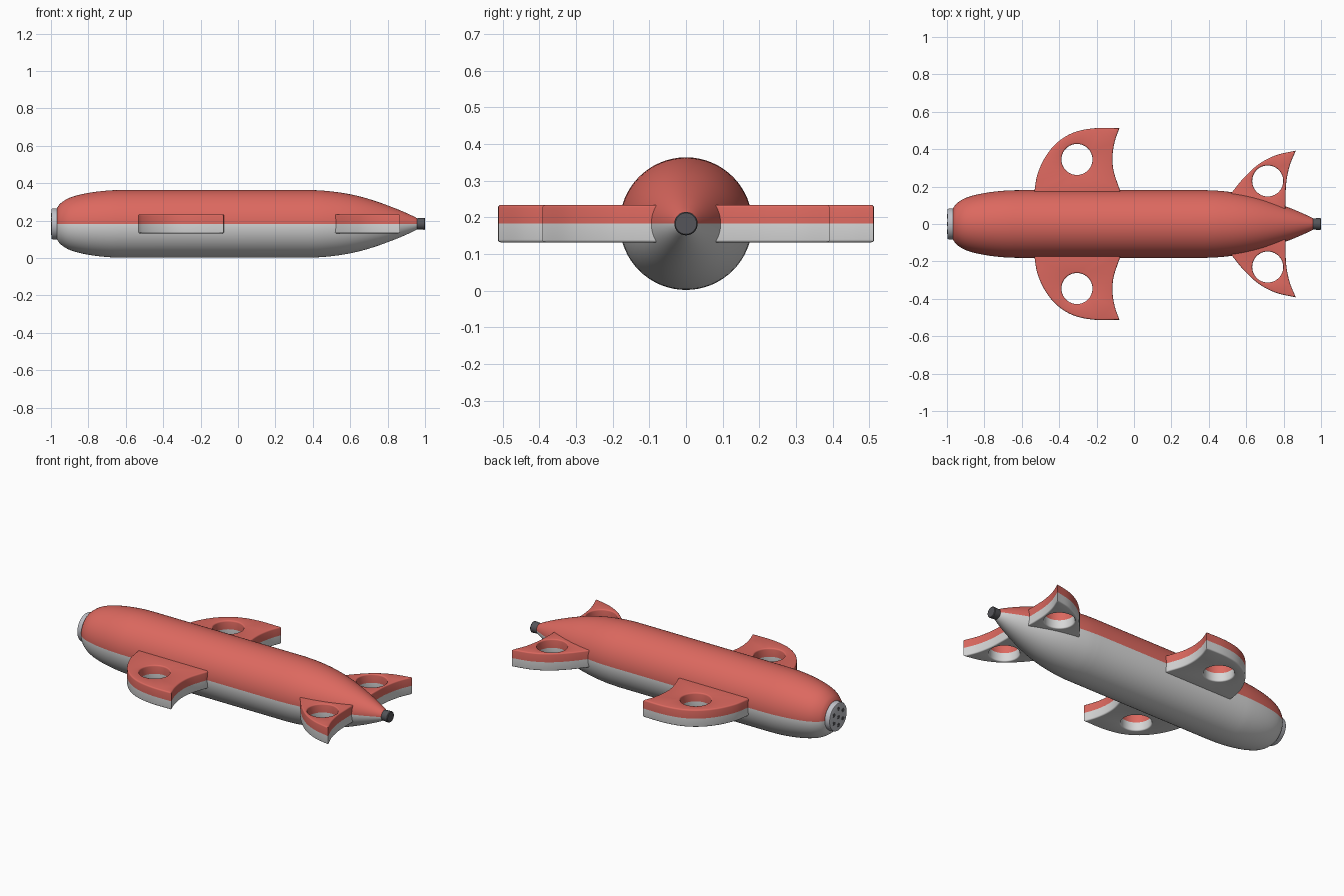
import bpy, bmesh, math
from mathutils import Vector

if "Cube" in bpy.data.objects:
    bpy.data.objects.remove(bpy.data.objects["Cube"])

ZC = 0.183   # height of the body axis


def mat(name, col):
    m = bpy.data.materials.new(name)
    m.diffuse_color = (*col, 1)
    m.use_nodes = True
    m.node_tree.nodes["Principled BSDF"].inputs["Base Color"].default_value = m.diffuse_color
    return m


RED = mat("coral red", (0.72, 0.14, 0.115))
WHITE = mat("light grey", (0.68, 0.68, 0.68))
STEEL = mat("steel grey", (0.52, 0.53, 0.57))
DARK = mat("dark grey", (0.09, 0.09, 0.10))


def smooth(pts, n=6):
    """Catmull-Rom curve through 2D points."""
    p = [Vector(q) for q in pts]
    p = [2 * p[0] - p[1]] + p + [2 * p[-1] - p[-2]]
    out = []
    for i in range(1, len(p) - 2):
        a, b, c, d = p[i - 1:i + 3]
        for k in range(n):
            t = k / n
            out.append(0.5 * (2 * b + (c - a) * t + (2 * a - 5 * b + 4 * c - d) * t * t
                              + (3 * b - a - 3 * c + d) * t ** 3))
    return out + [p[-2]]


def finish(bm, name, mats, angle=35):
    """Make the object; with two materials, split the colours at the axis height."""
    bmesh.ops.remove_doubles(bm, verts=bm.verts, dist=1e-5)
    bmesh.ops.recalc_face_normals(bm, faces=bm.faces)
    if len(mats) == 2:
        bmesh.ops.bisect_plane(bm, geom=bm.verts[:] + bm.edges[:] + bm.faces[:], dist=1e-5,
                               plane_co=(0, 0, ZC), plane_no=(0, 0, 1))
        for f in bm.faces:
            f.material_index = 0 if f.calc_center_median().z > ZC else 1
    me = bpy.data.meshes.new(name)
    bm.to_mesh(me)
    bm.free()
    ob = bpy.data.objects.new(name, me)
    bpy.context.collection.objects.link(ob)
    for m in mats:
        me.materials.append(m)
    bpy.ops.object.select_all(action='DESELECT')
    ob.select_set(True)
    bpy.context.view_layer.objects.active = ob
    bpy.ops.object.shade_smooth_by_angle(angle=math.radians(angle))
    return ob


def lathe(name, profile, mats, seg=64, y=0, z=ZC):
    """Revolve (x, radius) points about a line along x."""
    bm = bmesh.new()
    rings = []
    for x, r in profile:
        rings.append([bm.verts.new((x, y + r * math.cos(2 * math.pi * i / seg),
                                    z + r * math.sin(2 * math.pi * i / seg))) for i in range(seg)])
    for a, b in zip(rings, rings[1:]):
        for i in range(seg):
            j = (i + 1) % seg
            bm.faces.new((a[i], a[j], b[j], b[i]))
    bm.faces.new(rings[0])
    bm.faces.new(rings[-1])
    return finish(bm, name, mats)


def fin(name, outline, hole, side, half=0.051):
    """Flat fin with a round hole and softened rims."""
    bm = bmesh.new()
    cx, cy, r = hole
    circle = [(cx + r * math.cos(2 * math.pi * i / 40), cy + r * math.sin(2 * math.pi * i / 40))
              for i in range(40)]
    edges = []
    for loop in (outline, circle):
        vs = [bm.verts.new((p[0], side * p[1], ZC - half)) for p in loop]
        edges += [bm.edges.new((vs[i - 1], vs[i])) for i in range(len(vs))]
    bmesh.ops.triangle_fill(bm, edges=edges, use_beauty=True, normal=(0, 0, 1))
    ext = bmesh.ops.extrude_face_region(bm, geom=bm.faces[:], use_keep_orig=True)
    bmesh.ops.translate(bm, vec=(0, 0, 2 * half),
                        verts=[g for g in ext["geom"] if isinstance(g, bmesh.types.BMVert)])
    bmesh.ops.recalc_face_normals(bm, faces=bm.faces)
    bm.normal_update()
    rims = [e for e in bm.edges if len(e.link_faces) == 2
            and sum(abs(f.normal.z) > 0.5 for f in e.link_faces) == 1]
    bmesh.ops.bevel(bm, geom=rims, offset=0.008, segments=3, profile=0.5,
                    affect='EDGES', clamp_overlap=True)
    return finish(bm, name, [RED, WHITE], 40)


# Body
tail = [(-0.967, 0.085), (-0.95, 0.108), (-0.91, 0.135), (-0.85, 0.155), (-0.77, 0.170),
        (-0.68, 0.179), (-0.6, 0.181)]
nose = [(0.38, 0.181), (0.46, 0.177), (0.56, 0.165), (0.66, 0.144), (0.76, 0.113),
        (0.86, 0.075), (0.93, 0.044), (0.965, 0.026)]
lathe("body", smooth(tail, 4) + smooth(nose, 4), [RED, WHITE])

# Tail cap with a ring of small ports
lathe("tail_cap", [(-0.95, 0.083), (-0.99, 0.083), (-0.996, 0.080), (-0.998, 0.075)], [STEEL])
for k in range(7):
    a, rr = k * math.pi / 3, (0.048 if k < 6 else 0)
    lathe("tail_port", [(-0.996, 0.011), (-1.0, 0.011)], [DARK], 16,
          rr * math.sin(a), ZC + rr * math.cos(a))

# Nose tip
lathe("nose_tip", [(0.945, 0.027), (0.96, 0.030), (0.996, 0.032), (1.0, 0.029)], [DARK], 32)

# Main wings and rear fins, both sides
wing = ([(-0.53, 0.10)] + smooth([(-0.532, 0.18), (-0.515, 0.27), (-0.47, 0.365), (-0.405, 0.44),
                                  (-0.32, 0.49), (-0.21, 0.512), (-0.078, 0.512)])
        + smooth([(-0.078, 0.512), (-0.103, 0.44), (-0.115, 0.36), (-0.108, 0.28),
                  (-0.075, 0.18)])[1:] + [(-0.075, 0.10)])
rear = ([(0.46, 0.05)] + smooth([(0.52, 0.165), (0.59, 0.25), (0.67, 0.322), (0.76, 0.368),
                                 (0.865, 0.392)])
        + smooth([(0.865, 0.392), (0.832, 0.31), (0.814, 0.22), (0.81, 0.13)])[1:] + [(0.81, 0.05)])
for side, label in ((1, "left"), (-1, "right")):
    fin("wing_" + label, wing, (-0.305, 0.345, 0.083), side)
    fin("rear_fin_" + label, rear, (0.715, 0.23, 0.083), side)
